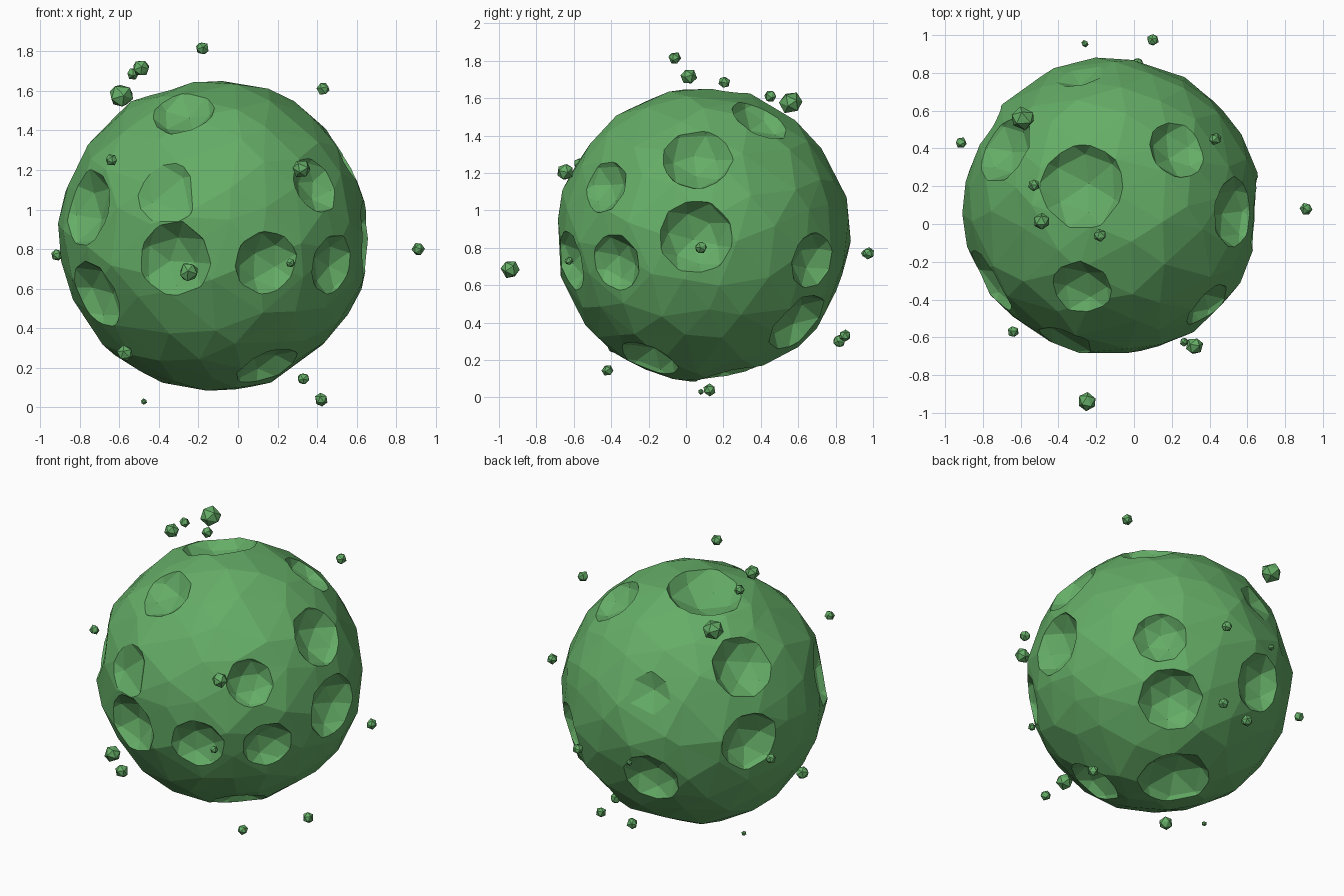
import bpy, bmesh, math, random
from mathutils import Vector, Euler

random.seed(7)
CENTRE = Vector((-.12, .09, .87))
RADIUS = .79

# Crater rim centres near the surface, rim radius, depth as a share of the radius
CRATERS = [
    (-.28, -.35, 1.5, .17, .45), (-.37, -.62, 1.08, .17, .25), (-.32, -.64, .75, .19, .5),
    (.14, -.62, .73, .17, .55), (.48, -.38, .72, .16, .55), (.4, -.44, 1.13, .15, .55),
    (-.77, -.31, 1.01, .2, .45), (-.73, -.29, .56, .19, .5), (.15, -.2, .2, .17, .5),
    (.54, .06, 1.28, .19, .55), (.66, .05, .86, .2, .6), (.37, .68, .73, .16, .55),
    (.22, .6, .39, .19, .6), (.23, .4, 1.49, .17, .5), (-.28, .2, 1.62, .23, .5),
    (-.69, .4, 1.3, .19, .55), (-.8, .47, .86, .19, .55), (-.3, .8, .61, .18, .55),
    (-.29, .79, 1.16, .16, .25), (-.1, .26, .1, .22, .5),
]

# Loose rocks: position and size
ROCKS = [
    (-.18, -.06, 1.815, .035), (-.49, .015, 1.715, .045), (-.53, .205, 1.685, .032),
    (-.59, .56, 1.575, .064), (.43, .45, 1.61, .034), (-.64, -.57, 1.25, .031),
    (.32, -.645, 1.205, .048), (-.915, .43, .77, .031), (.91, .08, .8, .034),
    (-.25, -.94, .685, .051), (.265, -.625, .73, .024), (-.57, -.385, .275, .042),
    (.33, -.42, .145, .032), (.42, .125, .04, .035), (-.475, .08, .03, .016),
    (.1, .975, .77, .033), (-.26, .955, .77, .02), (-.185, .82, .3, .036), (.02, .85, .33, .033),
]


def make_material(name, colour):
    mat = bpy.data.materials.new(name)
    mat.use_nodes = True
    mat.diffuse_color = colour
    mat.node_tree.nodes["Principled BSDF"].inputs["Base Color"].default_value = colour
    return mat


def ball(name, location, radius, detail, jitter=0):
    """Flat-shaded icosphere, randomly turned and slightly roughened."""
    bm = bmesh.new()
    bmesh.ops.create_icosphere(bm, subdivisions=detail, radius=radius)
    turn = Euler([random.uniform(0, math.tau) for _ in range(3)]).to_matrix()
    for v in bm.verts:
        nudge = Vector([random.uniform(-jitter, jitter) for _ in range(3)])
        # slide mostly along the surface so the outline stays round
        out = v.co.normalized()
        slid = (v.co + nudge * radius).normalized() * radius
        v.co = turn @ (slid + out * nudge.x * radius * .15)
    mesh = bpy.data.meshes.new(name)
    bm.to_mesh(mesh)
    bm.free()
    obj = bpy.data.objects.new(name, mesh)
    obj.location = location
    bpy.context.collection.objects.link(obj)
    mesh.materials.append(green)
    return obj


def carve(body, rim, radius, depth):
    """Cut one bowl whose rim circle lies on the body's surface."""
    out = (rim - CENTRE).normalized()
    rim_height = math.sqrt(RADIUS ** 2 - radius ** 2)
    sink = radius * depth
    bowl = (radius ** 2 + sink ** 2) / (2 * sink)
    cutter = ball("crater_cutter", CENTRE + out * (rim_height - sink + bowl), bowl * 1.03, 2)
    cutter.hide_render = True
    cut = body.modifiers.new("crater", 'BOOLEAN')
    cut.operation = 'DIFFERENCE'
    cut.solver = 'EXACT'
    cut.object = cutter
    bpy.context.view_layer.objects.active = body
    bpy.ops.object.modifier_apply(modifier=cut.name)
    bpy.data.objects.remove(cutter)


default_cube = bpy.data.objects.get("Cube")
if default_cube:
    bpy.data.objects.remove(default_cube)

green = make_material("moss_green", (.13, .42, .135, 1))

# Cratered body
asteroid = ball("asteroid_body", CENTRE, RADIUS, 3, .07)
for x, y, z, radius, depth in CRATERS:
    carve(asteroid, Vector((x, y, z)), radius, depth)

# Loose rocks around it
for x, y, z, size in ROCKS:
    ball("loose_rock", (x, y, z), size, 1, .12)
